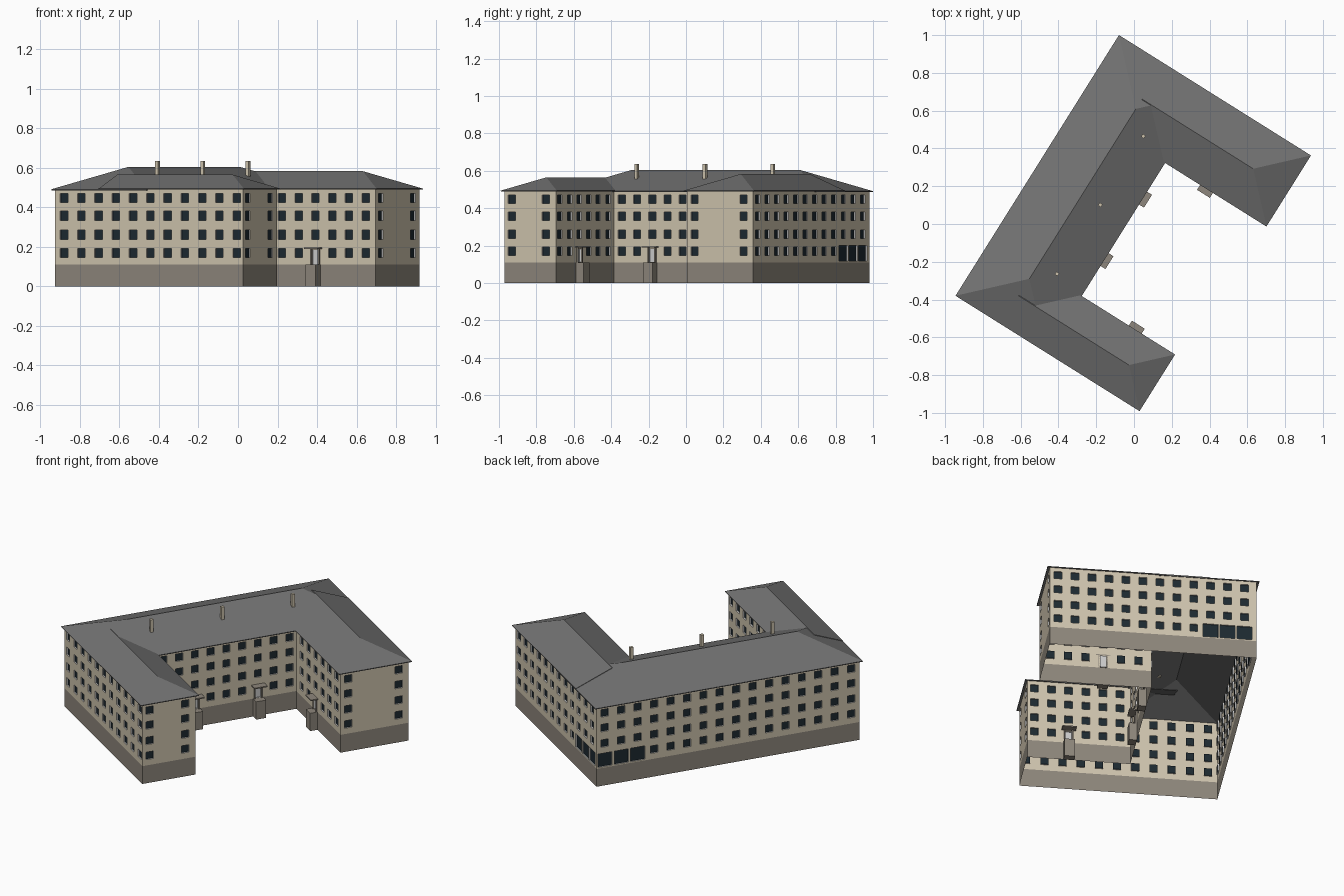
import bpy, math
from mathutils import Vector

if "Cube" in bpy.data.objects:
    bpy.data.objects.remove(bpy.data.objects["Cube"])

ORIGIN = (-0.945, -0.38, 0)          # outer rear corner of the roof; p runs along x, q along y
ANGLE = -math.atan2(0.531, 0.847)
IN = 0.0145                          # eave overhang
SLOPE, EAVE = 0.4, 0.491


def mat(name, r, g, b):
    m = bpy.data.materials.new(name)
    m.diffuse_color = (r, g, b, 1)
    m.use_nodes = True
    m.node_tree.nodes["Principled BSDF"].inputs["Base Color"].default_value = m.diffuse_color
    return m


WALL = mat("render_beige", 0.62, 0.55, 0.42)
PLINTH = mat("plinth_grey", 0.27, 0.24, 0.20)
ROOF = mat("roof_grey", 0.17, 0.17, 0.17)
GLASS = mat("dark_glass", 0.012, 0.022, 0.03)
WHITE = mat("white_trim", 0.9, 0.9, 0.88)


def add(name, verts, faces, mats, idx=None):
    me = bpy.data.meshes.new(name)
    me.from_pydata([tuple(v) for v in verts], [], faces)
    for m in mats:
        me.materials.append(m)
    if idx:
        me.polygons.foreach_set("material_index", idx)
    ob = bpy.data.objects.new(name, me)
    ob.location = ORIGIN
    ob.rotation_euler.z = ANGLE
    bpy.context.collection.objects.link(ob)
    return ob


def box(name, lo, hi, m):
    v = [(x, y, z) for z in (lo[2], hi[2]) for x, y in
         ((lo[0], lo[1]), (hi[0], lo[1]), (hi[0], hi[1]), (lo[0], hi[1]))]
    f = [(3, 2, 1, 0), (4, 5, 6, 7)] + [(i, (i + 1) % 4, (i + 1) % 4 + 4, i + 4) for i in range(4)]
    return add(name, v, f, [m])


ROWS = [0.11, 0.215, 0.308, 0.403, 0.494]
SILLS = [0.146, 0.238, 0.334, 0.425]


def wall(name, a, b, cols, doors=(), big=()):
    """Wall sheet divided into cells, each with a recessed window or door."""
    a, b = Vector((*a, 0)), Vector((*b, 0))
    d = (b - a).normalized()
    n = Vector((d.y, -d.x, 0))
    length = (b - a).length
    V, F, I = [], [], []

    def pt(t, z, depth=0):
        return a + d * t - n * depth + Vector((0, 0, z))

    def ring(t0, t1, z0, z1, depth=0):
        V.extend([pt(t0, z0, depth), pt(t1, z0, depth), pt(t1, z1, depth), pt(t0, z1, depth)])

    edges = [0] + [(s + t) / 2 for s, t in zip(cols, cols[1:])] + [length]
    for k, t in enumerate(cols):
        for r in range(4):
            half, z0, z1, fill = 0.0225, SILLS[r], SILLS[r] + 0.046, 1
            if r == 0 and k in doors:
                half, z0, z1, fill = 0.018, 0.111, 0.183, 2
            if r == 0 and k in big:
                half, z0, z1 = 0.043, 0.117, 0.2
            s = len(V)
            ring(edges[k], edges[k + 1], ROWS[r], ROWS[r + 1])
            ring(t - half, t + half, z0, z1)
            ring(t - half, t + half, z0, z1, 0.008)
            for base, m in ((s, 0), (s + 4, 2)):
                for i in range(4):
                    j = (i + 1) % 4
                    F.append((base + i, base + j, base + j + 4, base + i + 4))
                    I.append(m)
            F.append((s + 8, s + 9, s + 10, s + 11))
            I.append(fill)
    add(name, V, F, [WALL, GLASS, WHITE], I)

    # entrances: porch block, canopy slab and door surround
    for k in doors:
        def slab(part, w, out, z0, z1, m, shift=0):
            c0, c1 = pt(cols[k] + shift - w / 2, 0), pt(cols[k] + shift + w / 2, 0) + n * out
            box(part, (min(c0.x, c1.x), min(c0.y, c1.y), z0),
                (max(c0.x, c1.x), max(c0.y, c1.y), z1), m)
        slab("porch_block", 0.06, 0.045, 0, 0.11, PLINTH)
        slab("porch_canopy", 0.08, 0.045, 0.189, 0.196, PLINTH)
        for s in (-1, 1):
            slab("door_jamb", 0.008, 0.008, 0.11, 0.189, PLINTH, s * 0.022)


def steps(start, gap, count):
    return [start + gap * i for i in range(count)]


# wall corners, counter-clockwise
P1, P2, PC = 1.1355, 1.1855, 0.5525
H, G, F_, E = (IN, IN), (P1, IN), (P1, 0.3395), (PC, 0.3395)
D, C, B, A = (PC, 1.1995), (P2, 1.1995), (P2, 1.6145), (IN, 1.6145)

wall("front_wing_outer_wall", H, G, steps(0.053, 0.103, 11))
wall("front_wing_end_wall", G, F_, [0.046, 0.261])
wall("front_wing_court_wall", F_, E, steps(0.04, 0.097, 6), doors=[2])
wall("main_court_wall", E, D, steps(0.05, 0.096, 9), doors=[2, 6])
wall("back_wing_court_wall", D, C, steps(0.073, 0.1, 6), doors=[2])
wall("back_wing_end_wall", C, B, [0.047, 0.355])
wall("back_wing_outer_wall", B, A, steps(0.047, 0.096, 12), big=[9, 10, 11])
wall("main_outer_wall", A, H, steps(0.05, 0.1, 16), big=[0, 1, 2])

# plinth band, open underneath
outline = [H, G, F_, E, D, C, B, A]
add("plinth", [(*c, z) for z in (0, 0.11) for c in outline],
    [(i, (i + 1) % 8, (i + 1) % 8 + 8, i + 8) for i in range(8)], [PLINTH])


def roof(name, verts, faces):
    ob = add(name, verts, faces, [ROOF])
    mod = ob.modifiers.new("thickness", 'SOLIDIFY')
    mod.thickness = 0.005
    mod.offset = -1


# main hipped roof
W, L = 0.567, 1.629
h = W / 2
top = EAVE + h * SLOPE
roof("main_roof", [(0, 0, EAVE), (W, 0, EAVE), (W, L, EAVE), (0, L, EAVE), (h, h, top), (h, L - h, top)],
     [(0, 1, 4), (1, 2, 5, 4), (2, 3, 5), (3, 0, 4, 5)])

# wing roofs, hipped at the free end and lying slightly proud of the main roof
for name, q0, q1, end in (("front_wing_roof", 0, 0.354, 1.15), ("back_wing_roof", 1.185, L, 1.2)):
    w, z = (q1 - q0) / 2, EAVE + 0.003
    zt = z + w * SLOPE
    roof(name, [(h, q0, z), (end, q0, z), (end, q1, z), (h, q1, z), (h, q0 + w, zt), (end - w, q0 + w, zt)],
         [(0, 1, 5, 4), (1, 2, 5), (2, 3, 4, 5)])

# chimneys on the courtyard slope
for q in (0.384, 0.815, 1.244):
    box("chimney", (0.385, q - 0.009, 0.55), (0.403, q + 0.009, 0.635), WALL)
